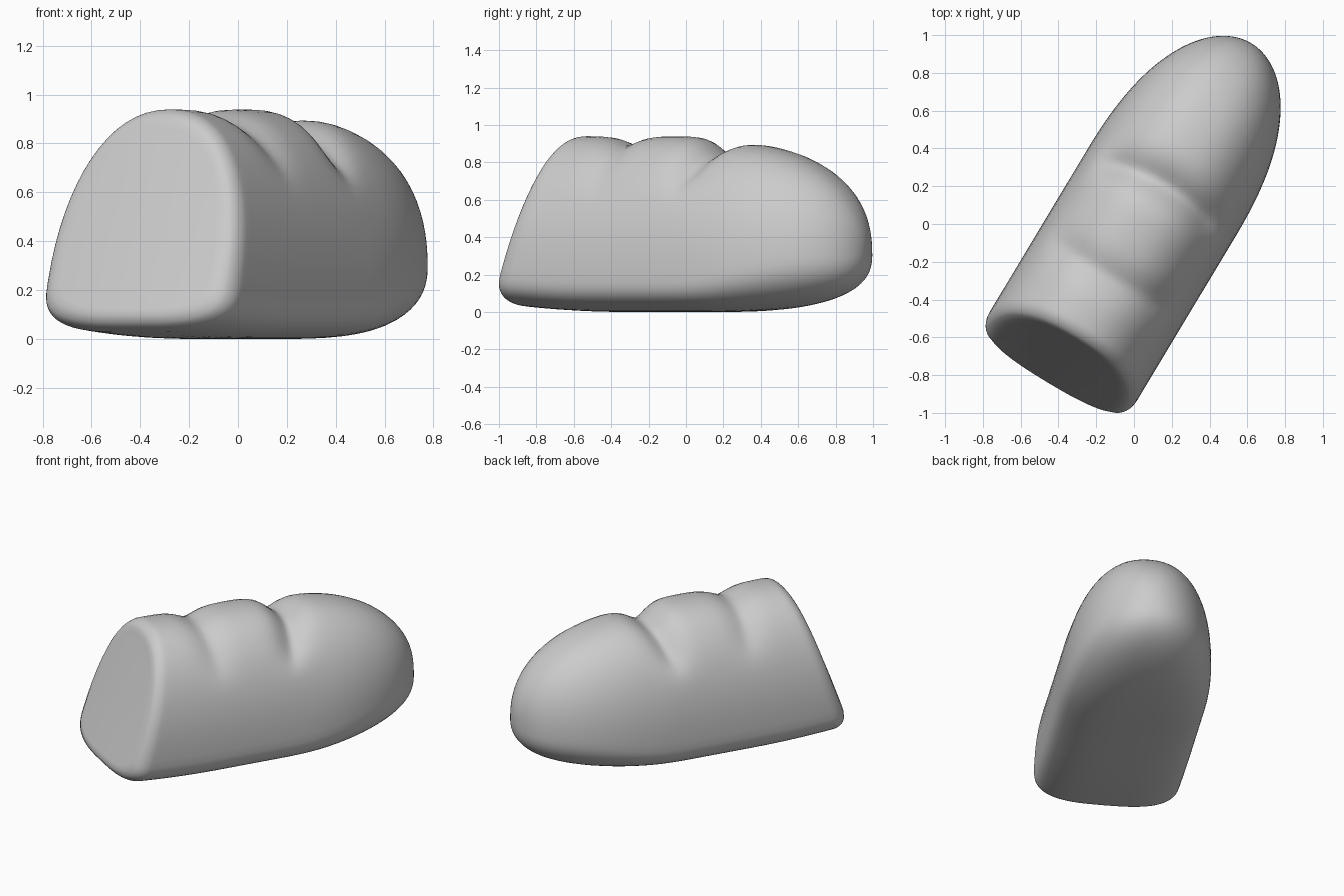
import bpy, bmesh
from math import sin, cos, pi, exp, sqrt
from mathutils import Vector

cube = bpy.data.objects.get("Cube")
if cube:
    bpy.data.objects.remove(cube)

ALONG = Vector((0.515, 0.857, 0))     # long axis of the loaf
ACROSS = Vector((0.857, -0.515, 0))   # from its left to its right
TIP, HALF_WIDTH, TOP, TIP_Z = 1.14, 0.455, 0.94, 0.35
SIDES, RINGS, ROUND = 64, 100, 0.09


def smooth(a, b, x):
    t = min(1, max(0, (x - a) / (b - a)))
    return t * t * (3 - 2 * t)


def power(x, p):
    return (1 if x > 0 else -1) * abs(x) ** p


def section(a, s):
    """Cross-section: domed above, flat below, rounder towards the heel."""
    heel = smooth(0.5, 1, s)
    waist, soft = 0.22 + 0.13 * heel, 0.62 + 0.25 * heel
    if sin(a) >= 0:
        return power(cos(a), 0.88), waist + (1 - waist) * sin(a) ** 0.92
    return power(cos(a), soft), waist - waist * abs(sin(a)) ** soft


def loaf_point(s, a, cap=1.0):
    x, n = section(a, s)
    # Leaning cut at the front, round heel at the back
    xc, nc = x * cap, 0.45 + (n - 0.45) * cap
    front = -0.955 + 0.27 * nc + 0.015 * xc * xc
    u = front + (TIP - front) * s
    e = max(0, (u - 0.2) / (TIP - 0.2))
    f = sqrt(max(0, 1 - e ** 2.4))
    low = TIP_Z * (1 - f ** 0.65) + 0.03 * (max(0, -u - 0.3) / 0.6) ** 2
    high = TIP_Z + (TOP - TIP_Z - 0.03 * smooth(0.1, 0.4, u)) * f
    # Rounded rim of the cut
    k = max(0, 1 - (u - front) / ROUND)
    inset = 0.07 * (1 - sqrt(max(0, 1 - k * k)))
    scale = (1 - inset / HALF_WIDTH) * cap
    v = HALF_WIDTH * f * x * scale
    z = low + (high - low) * (0.45 + (n - 0.45) * scale)
    # Two slashes across the crust
    mask = smooth(0.62, 0.9, n)
    for place, bend, depth in ((-0.31, -0.03, 0.05), (0.26, 0.1, 0.09)):
        d = abs(u - place + bend * x * x)
        g = mask * depth * exp(-(d / 0.095) ** 1.6)
        v *= 1 - 0.6 * g
        z -= g * (0.3 + 0.7 * (n - 0.2) / 0.8)
    return ALONG * u + ACROSS * (v + 0.04) + Vector((0, 0, z))


bm = bmesh.new()
stations = [(0, c) for c in (0.25, 0.5, 0.75, 0.92)]
stations += [(ROUND / 2 * i / 8, 1) for i in range(8)]
stations += [(sin(pi / 2 * (0.03 + 0.97 * i / RINGS)), 1) for i in range(RINGS)]
rings = [[bm.verts.new(loaf_point(s, 2 * pi * i / SIDES, c)) for i in range(SIDES)]
         for s, c in stations]
for r, q in zip(rings, rings[1:]):
    for i in range(SIDES):
        j = (i + 1) % SIDES
        bm.faces.new((r[i], r[j], q[j], q[i]))
bm.faces.new(rings[0])
bm.faces.new(rings[-1])
bmesh.ops.recalc_face_normals(bm, faces=bm.faces)
mesh = bpy.data.meshes.new("bread_loaf")
bm.to_mesh(mesh)
bm.free()

loaf = bpy.data.objects.new("bread_loaf", mesh)
bpy.context.collection.objects.link(loaf)
grey = bpy.data.materials.new("plain_grey")
grey.use_nodes = True
colour = (0.6, 0.6, 0.6, 1)
grey.diffuse_color = colour
grey.node_tree.nodes["Principled BSDF"].inputs["Base Color"].default_value = colour
mesh.materials.append(grey)
for p in mesh.polygons:
    p.use_smooth = True
